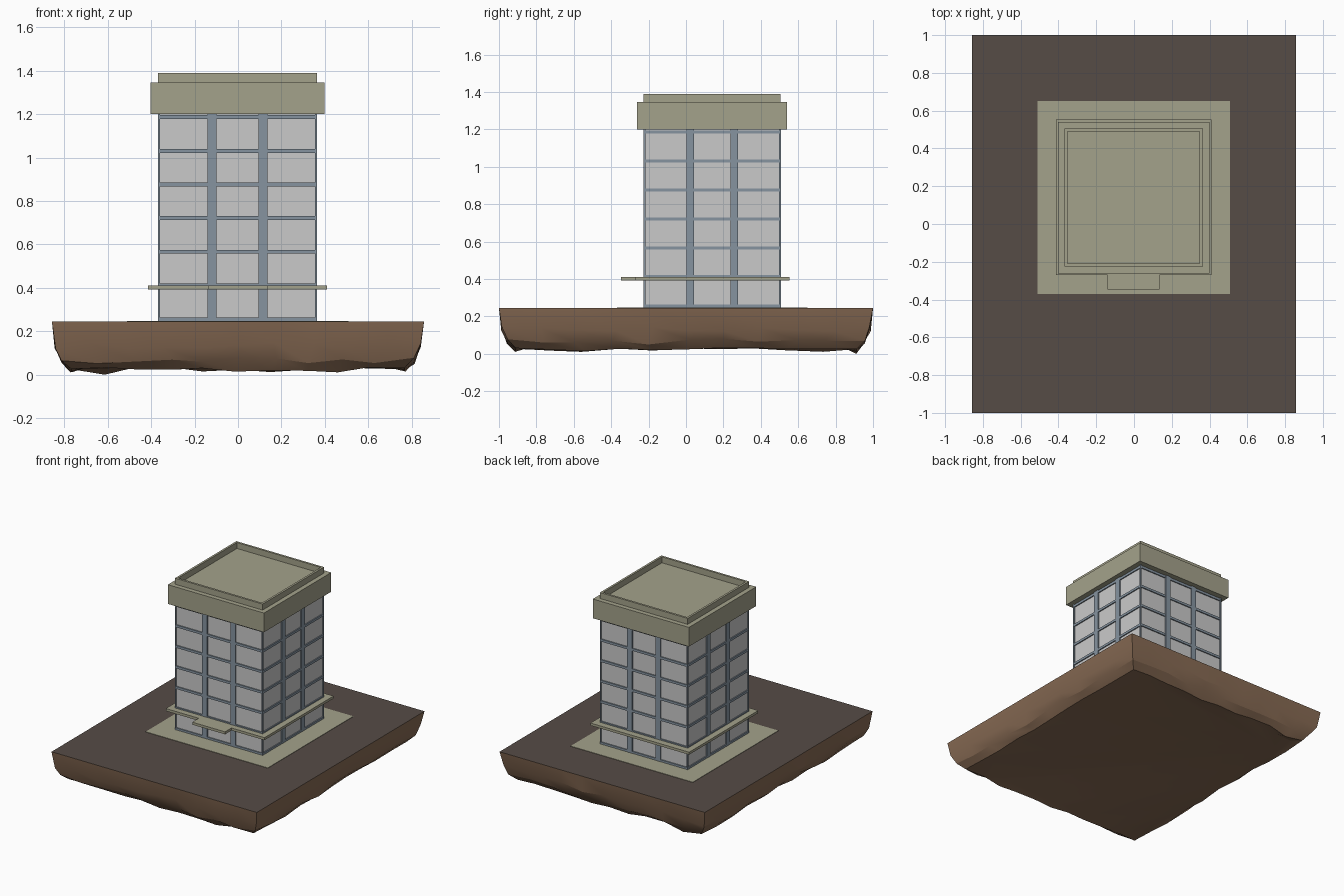
import bpy, bmesh, math, random

if "Cube" in bpy.data.objects:
    bpy.data.objects.remove(bpy.data.objects["Cube"])

random.seed(4)
CX, CY = -0.002, 0.14          # tower centre
GROUND = 0.245


def material(name, rgb):
    m = bpy.data.materials.new(name)
    lin = [((c / 255 + 0.055) / 1.055) ** 2.4 for c in rgb]
    m.diffuse_color = (*lin, 1)
    m.use_nodes = True
    m.node_tree.nodes["Principled BSDF"].inputs["Base Color"].default_value = m.diffuse_color
    return m


STONE = material("pale stone", (164, 162, 139))
GLASS = material("light grey panel", (202, 202, 202))
FRAME = material("blue grey frame", (134, 148, 160))
SOIL = material("dark soil", (86, 76, 70))
ROCK = material("brown rock", (136, 107, 84))


def finish(name, bm, *mats):
    me = bpy.data.meshes.new(name)
    bmesh.ops.recalc_face_normals(bm, faces=bm.faces)
    bm.to_mesh(me)
    bm.free()
    ob = bpy.data.objects.new(name, me)
    bpy.context.collection.objects.link(ob)
    for m in mats:
        me.materials.append(m)
    return ob


def add_box(bm, x0, x1, y0, y1, z0, z1):
    verts = bmesh.ops.create_cube(bm, size=1)["verts"]
    for v in verts:
        v.co = (CX + (x1 if v.co.x > 0 else x0),
                CY + (y1 if v.co.y > 0 else y0),
                z1 if v.co.z > 0 else z0)


def boxes(name, mat, specs):
    bm = bmesh.new()
    for s in specs:
        add_box(bm, *s)
    return finish(name, bm, mat)


def square(h, z0, z1):
    return (-h, h, -h, h, z0, z1)


# rocky ground block: stacked rings with jitter, flat top
def ground():
    hx, hy, n = 0.857, 1.0, 10
    t = [2 * i / n - 1 for i in range(n)]
    loop = ([(a, -1) for a in t] + [(1, a) for a in t]
            + [(-a, 1) for a in t] + [(-1, -a) for a in t])
    rows = [(0.0, GROUND, 0), (0.012, 0.135, 0.016),
            (0.04, 0.065, 0.016), (0.085, 0.022, 0.012), (0.15, 0.03, 0)]
    bm = bmesh.new()
    rings = []
    for inset, z, jit in rows:
        ring = []
        for u, w in loop:
            j = [random.uniform(-1, 1) * jit for _ in range(3)]
            d = inset + abs(j[0]) * 0.6
            x, y = u * (hx - d), w * (hy - d)
            if abs(u) < 1:
                x += j[1] * 1.4
            if abs(w) < 1:
                y += j[1] * 1.4
            ring.append(bm.verts.new((x, y, z + j[2])))
        rings.append(ring)
    low = min(rings[3], key=lambda v: v.co.z)
    low.co.z = 0
    for a, b in zip(rings, rings[1:]):
        for i in range(len(a)):
            k = (i + 1) % len(a)
            bm.faces.new((a[i], a[k], b[k], b[i])).material_index = 1
    bm.faces.new(rings[0]).material_index = 0
    bm.faces.new(rings[-1]).material_index = 1
    ob = finish("ground_block", bm, SOIL, ROCK)
    bpy.context.view_layer.objects.active = ob
    ob.select_set(True)
    bpy.ops.object.shade_smooth_by_angle(angle=math.radians(18))
    ob.select_set(False)


ground()
boxes("paved_pad", STONE, [square(0.51, GROUND - 0.005, GROUND + 0.003)])

# tower walls and framing
H = 0.367
boxes("wall_panels", GLASS, [square(H - 0.009, GROUND, 1.2)])
floors = [0.254] + [0.411 + 0.155 * i for i in range(6)]
boxes("floor_bands", FRAME,
      [square(H - 0.001, z - 0.009, z + 0.009) for z in floors])
bars = []
for s in (-1, 1):
    a, b = sorted((s * 0.097, s * 0.138))
    bars += [(a, b, -H, H, GROUND, 1.2), (-H, H, a, b, GROUND, 1.2)]
boxes("vertical_bars", FRAME, bars)
corners = []
for sx in (-1, 1):
    for sy in (-1, 1):
        corners.append((*sorted((sx * H, sx * (H - 0.01))),
                        *sorted((sy * H, sy * (H - 0.01))), GROUND, 1.2))
boxes("corner_posts", FRAME, corners)

# canopy around the ground floor with a longer part over the entrance
bm = bmesh.new()
pts = [(-0.412, 0.414), (-0.412, -0.41), (-0.137, -0.41), (-0.137, -0.487),
       (0.137, -0.487), (0.137, -0.41), (0.412, -0.41), (0.412, 0.414)]
face = bm.faces.new([bm.verts.new((CX + x, CY + y, 0.392)) for x, y in pts])
up = bmesh.ops.extrude_face_region(bm, geom=[face])["geom"]
bmesh.ops.translate(bm, vec=(0, 0, 0.019),
                    verts=[g for g in up if isinstance(g, bmesh.types.BMVert)])
finish("entrance_canopy", bm, STONE)

# roof cap and parapet
boxes("roof_cap", STONE, [square(0.401, 1.2, 1.345)])
P, Q = 0.366, 0.35
boxes("roof_parapet", STONE, [
    (-P, P, -P, -Q, 1.345, 1.39), (-P, P, Q, P, 1.345, 1.39),
    (-P, -Q, -Q, Q, 1.345, 1.39), (Q, P, -Q, Q, 1.345, 1.39)])
